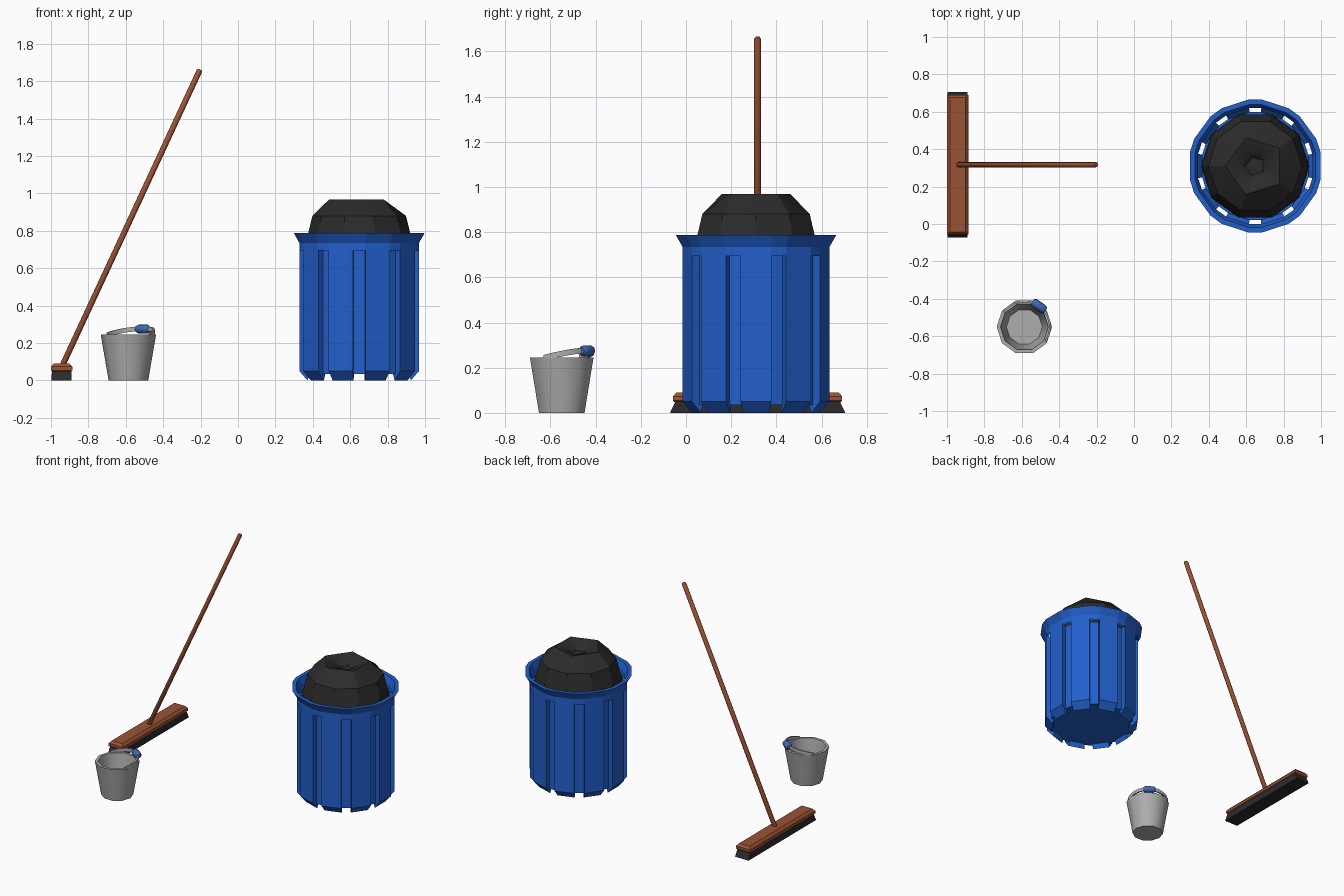
import bpy, bmesh, math
from mathutils import Vector

if "Cube" in bpy.data.objects:
    bpy.data.objects.remove(bpy.data.objects["Cube"])


def material(name, rgb):
    m = bpy.data.materials.new(name)
    m.diffuse_color = (*rgb, 1)
    m.use_nodes = True
    m.node_tree.nodes["Principled BSDF"].inputs["Base Color"].default_value = m.diffuse_color
    return m


BLUE = material("bin blue", (0.016, 0.115, 0.60))
BLACK = material("black", (0.024, 0.024, 0.024))
WOOD = material("brown wood", (0.33, 0.085, 0.035))
GREY = material("pail grey", (0.42, 0.42, 0.42))
GRIP = material("grip blue", (0.05, 0.14, 0.46))


def finish(name, bm, mat, loc=(0, 0, 0), smooth=None):
    bmesh.ops.remove_doubles(bm, verts=bm.verts, dist=1e-5)
    bmesh.ops.recalc_face_normals(bm, faces=bm.faces)
    me = bpy.data.meshes.new(name)
    bm.to_mesh(me)
    bm.free()
    me.materials.append(mat)
    ob = bpy.data.objects.new(name, me)
    ob.location = loc
    bpy.context.collection.objects.link(ob)
    if smooth:
        bpy.ops.object.select_all(action='DESELECT')
        bpy.context.view_layer.objects.active = ob
        ob.select_set(True)
        bpy.ops.object.shade_smooth_by_angle(angle=math.radians(smooth))
    return ob


def face(bm, pts):
    return bm.faces.new([bm.verts.new(p) for p in pts])


def pol(r, deg, z):
    a = math.radians(deg)
    return Vector((r * math.cos(a), r * math.sin(a), z))


def lathe(bm, profile, angles):
    """Sweep (radius, z) points around the given angles, as flat quads."""
    n = len(angles)
    for (r0, z0), (r1, z1) in zip(profile, profile[1:]):
        for i in range(n):
            a, b = angles[i], angles[(i + 1) % n]
            face(bm, [pol(r0, a, z0), pol(r0, b, z0), pol(r1, b, z1), pol(r1, a, z1)])


def loft(bm, rings, cap_start=True, cap_end=True):
    vr = [[bm.verts.new(p) for p in ring] for ring in rings]
    n = len(vr[0])
    for lo, hi in zip(vr, vr[1:]):
        for i in range(n):
            j = (i + 1) % n
            bm.faces.new((lo[i], lo[j], hi[j], hi[i]))
    if cap_start:
        bm.faces.new(vr[0][::-1])
    if cap_end:
        bm.faces.new(vr[-1])


def rect(hx, hy, z):
    return [(-hx, -hy, z), (hx, -hy, z), (hx, hy, z), (-hx, hy, z)]


def rod(name, a, b, r, sides, mat, bulge=1.0):
    """Straight rod with small chamfered ends."""
    a, b = Vector(a), Vector(b)
    d = (b - a).normalized()
    u = d.orthogonal().normalized()
    v = d.cross(u)
    L = (b - a).length
    c = min(r * 0.5, L * 0.15)
    bm = bmesh.new()
    loft(bm, [[a + d * t + (u * math.cos(2 * math.pi * i / sides)
              + v * math.sin(2 * math.pi * i / sides)) * r * s for i in range(sides)]
              for t, s in ((0, 0.65), (c, 1), (L - c, 1), (L, 0.65))])
    return finish(name, bm, mat, smooth=50 if sides > 6 else None)


# ---- bin: ten flat panels separated by recessed slots ----
BIN = (0.648, 0.31, 0)
R, BACK, SLOT_TOP = 0.327, 0.29, 0.695
corners = [36 * k + s for k in range(10) for s in (-12, 12)]
bm = bmesh.new()
edge_profile = [(0.283, 0), (R, 0.05), (R, SLOT_TOP), (BACK, SLOT_TOP), (BACK, 0.035), (0.27, 0.035)]
for k in range(10):
    a, b, c = 36 * k - 12, 36 * k + 12, 36 * k + 24
    # outer panel, foot chamfer and inside of the foot
    for (r0, z0), (r1, z1) in ((edge_profile[0], edge_profile[1]),
                               (edge_profile[1], edge_profile[2]),
                               ((0.27, 0.035), (0.283, 0))):
        face(bm, [pol(r0, a, z0), pol(r0, b, z0), pol(r1, b, z1), pol(r1, a, z1)])
    # slot side walls
    for ang in (a, b):
        face(bm, [pol(r, ang, z) for r, z in edge_profile])
    # slot back
    face(bm, [pol(BACK, b, 0.035), pol(BACK, c, 0.035), pol(BACK, c, SLOT_TOP), pol(BACK, b, SLOT_TOP)])
face(bm, [pol(BACK, a, 0.035) for a in corners])
finish("bin_body", bm, BLUE, BIN)

# flared rim
bm = bmesh.new()
lathe(bm, [(R, SLOT_TOP), (R, 0.735), (0.357, 0.787), (0.33, 0.787), (0.312, 0.74), (0.312, SLOT_TOP)], corners)
finish("bin_rim", bm, BLUE, BIN)

# domed lid: round below, closing to a pentagon with a dimple
bm = bmesh.new()
def lid_ring(r, z, pent):
    f = math.cos(math.radians(36)) if pent else 1.0
    return [pol(r * (f if i % 2 == 0 else 1), 36 * i, z) for i in range(10)]
loft(bm, [lid_ring(0.29, 0.69, False), lid_ring(0.285, 0.75, False), lid_ring(0.272, 0.79, False),
          lid_ring(0.25, 0.88, False), lid_ring(0.16, 0.968, True), lid_ring(0.08, 0.945, True),
          lid_ring(0.05, 0.915, True)])
finish("bin_lid", bm, BLACK, BIN, smooth=32)

# ---- broom ----
BROOM = (-0.943, 0.317, 0)
bm = bmesh.new()
loft(bm, [rect(0.054, 0.388, 0), rect(0.052, 0.362, 0.055)])
finish("broom_bristles", bm, BLACK, BROOM)
bm = bmesh.new()
loft(bm, [rect(0.05, 0.368, 0.048), rect(0.057, 0.374, 0.054), rect(0.057, 0.374, 0.073),
          rect(0.042, 0.36, 0.09)])
finish("broom_head", bm, WOOD, BROOM)
rod("broom_handle", (-0.943, 0.317, 0.07), (-0.203, 0.317, 1.662), 0.0155, 8, WOOD)

# ---- pail ----
PAIL = Vector((-0.586, -0.55, 0))
tens = [36 * i for i in range(10)]
bm = bmesh.new()
lathe(bm, [(0.0, 0), (0.106, 0), (0.148, 0.245), (0.128, 0.245), (0.096, 0.02), (0.0, 0.02)], tens)
bmesh.ops.dissolve_degenerate(bm, edges=bm.edges, dist=1e-5)
finish("pail", bm, GREY, PAIL, smooth=40)

# pail handle: flat half hoop, tilted up on the grip side
AIM = 55
bm = bmesh.new()
rings = []
for i in range(13):
    t = -90 + 15 * i
    z = 0.243 + 0.033 * math.cos(math.radians(t))
    rings.append([pol(r, AIM + t, z + dz) for r, dz in
                  ((0.132, -0.012), (0.142, -0.012), (0.142, 0.013), (0.132, 0.013))])
loft(bm, rings)
finish("pail_handle", bm, GREY, PAIL, smooth=40)
mid = PAIL + pol(0.136, AIM, 0.274)
side = pol(0.042, AIM + 90, 0)
rod("pail_grip", mid - side, mid + side, 0.024, 8, GRIP)
